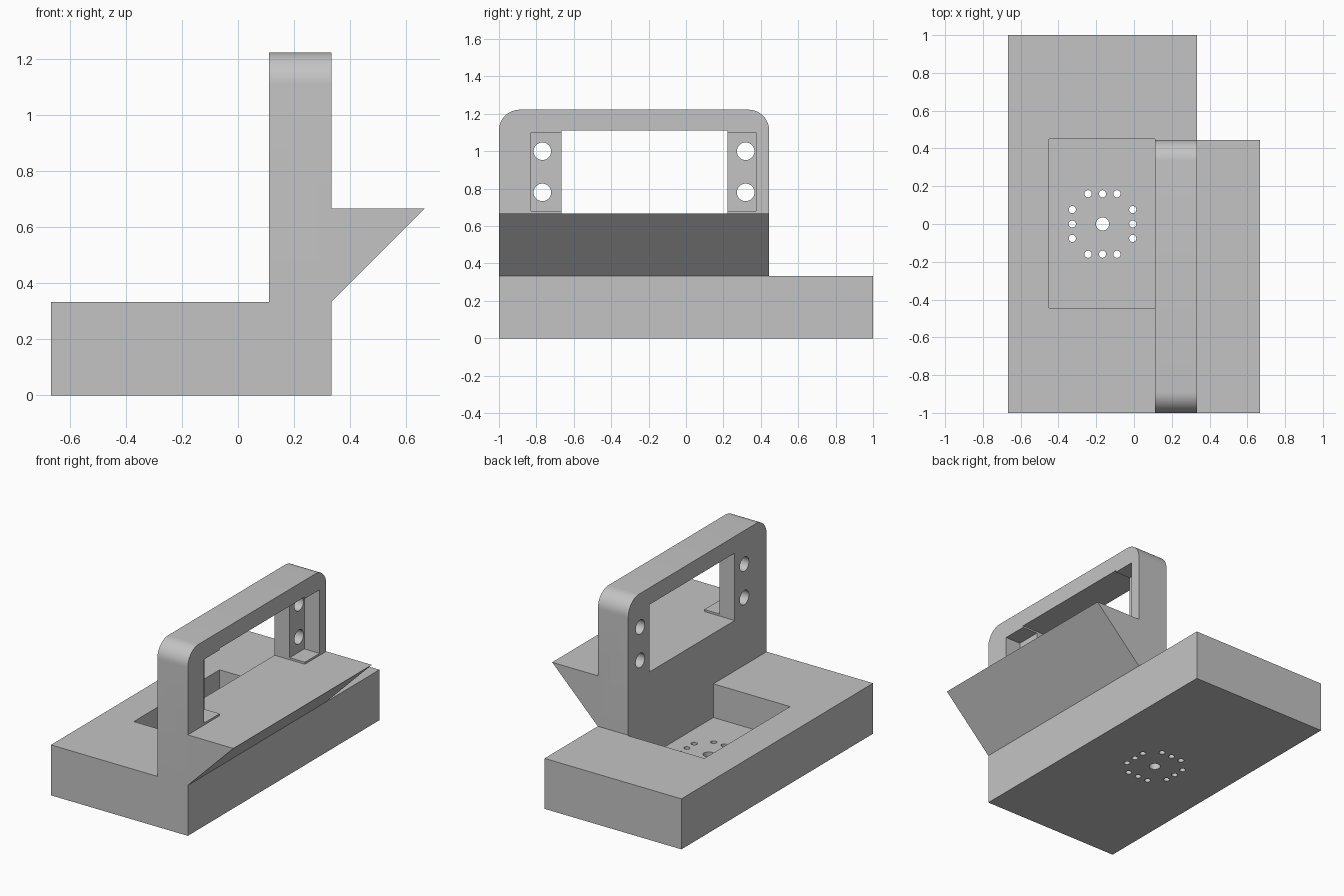
import bpy
import bmesh
import math
from mathutils import Vector

if "Cube" in bpy.data.objects:
    bpy.data.objects.remove(bpy.data.objects["Cube"])

grey = bpy.data.materials.new("plain_grey")
grey.use_nodes = True
grey.diffuse_color = (0.55, 0.55, 0.55, 1)
grey.node_tree.nodes["Principled BSDF"].inputs["Base Color"].default_value = (0.55, 0.55, 0.55, 1)

T = 1 / 3
N = 1 / 9
WALL_X0, WALL_X1 = N, T
WALL_Y0, WALL_Y1 = -1, 4 * N


def prism(name, axis, outline, lo, hi):
    """Extrude a closed 2D outline along an axis; the outline uses the other two axes in order."""
    bm = bmesh.new()

    def ring(depth):
        verts = []
        for point in outline:
            co = list(point)
            co.insert("xyz".index(axis), depth)
            verts.append(bm.verts.new(Vector(co)))
        return verts

    a, b = ring(lo), ring(hi)
    bm.faces.new(a)
    bm.faces.new(b[::-1])
    for i in range(len(a)):
        j = (i + 1) % len(a)
        bm.faces.new((a[j], a[i], b[i], b[j]))
    bmesh.ops.recalc_face_normals(bm, faces=bm.faces)
    mesh = bpy.data.meshes.new(name)
    bm.to_mesh(mesh)
    bm.free()
    mesh.materials.append(grey)
    obj = bpy.data.objects.new(name, mesh)
    bpy.context.collection.objects.link(obj)
    return obj


def box(name, x, y, z):
    return prism(name, "x", [(y[0], z[0]), (y[1], z[0]), (y[1], z[1]), (y[0], z[1])], *x)


def arc(cx, cy, r, start, end, steps):
    span = math.radians(end - start)
    return [(cx + r * math.cos(math.radians(start) + span * i / steps),
             cy + r * math.sin(math.radians(start) + span * i / steps)) for i in range(steps + 1)]


def circle(cx, cy, r, sides=32):
    return arc(cx, cy, r, 0, 360, sides)[:-1]


def combine(target, other, operation):
    """Apply a boolean and discard the helper."""
    other.hide_render = True
    mod = target.modifiers.new(operation, "BOOLEAN")
    mod.operation = operation
    mod.solver = "EXACT"
    mod.object = other
    bpy.context.view_layer.objects.active = target
    bpy.ops.object.modifier_apply(modifier=mod.name)
    bpy.data.objects.remove(other)


# Rectangular base
body = box("base_with_handle", (-2 * T, WALL_X1), (-1, 1), (0, T))

# Upright handle wall with rounded top corners
R, TOP = N, 11 * N
outline = [(WALL_Y0, 0.2), (WALL_Y1, 0.2)]
outline += arc(WALL_Y1 - R, TOP - R, R, 0, 90, 12)
outline += arc(WALL_Y0 + R, TOP - R, R, 90, 180, 12)
combine(body, prism("handle_wall", "x", outline, WALL_X0, WALL_X1), "UNION")

# Overhanging wedge ledge
ledge = [(WALL_X1, T), (2 * T, 2 * T), (WALL_X1, 2 * T)]
combine(body, prism("wedge_ledge", "y", ledge, WALL_Y0, WALL_Y1), "UNION")

# Hand opening and the shallow recess on its outer side
combine(body, box("opening_cutter", (0, 0.5), (-2 * T, 2 * N), (2 * T, 10 * N)), "DIFFERENCE")
combine(body, box("recess_cutter", (2 * N, 0.5), (-0.83, 0.375), (0.68, 1.10)), "DIFFERENCE")

# Screw holes through the handle posts
for y in (-0.768, 0.319):
    for z in (0.78, 1.0):
        combine(body, prism("screw_cutter", "x", circle(y, z, 0.047), 0, 0.3), "DIFFERENCE")

# Pocket in the base
combine(body, box("pocket_cutter", (-0.45, WALL_X0), (-4 * N, 0.45), (N, T)), "DIFFERENCE")

# Centre hole surrounded by a square ring of small holes in the pocket floor
CX = -T / 2
holes = [(0, 0, 0.035)]
for s in (-1, 1):
    for t in (-1, 0, 1):
        holes += [(s * 0.16, t * 0.076, 0.019), (t * 0.076, s * 0.16, 0.019)]
for dx, dy, r in holes:
    combine(body, prism("hole_cutter", "z", circle(CX + dx, dy, r, 24), -0.1, 0.2), "DIFFERENCE")

# Smooth the curved surfaces only
bpy.ops.object.select_all(action="DESELECT")
body.select_set(True)
bpy.context.view_layer.objects.active = body
bpy.ops.object.shade_smooth_by_angle(angle=math.radians(30))
